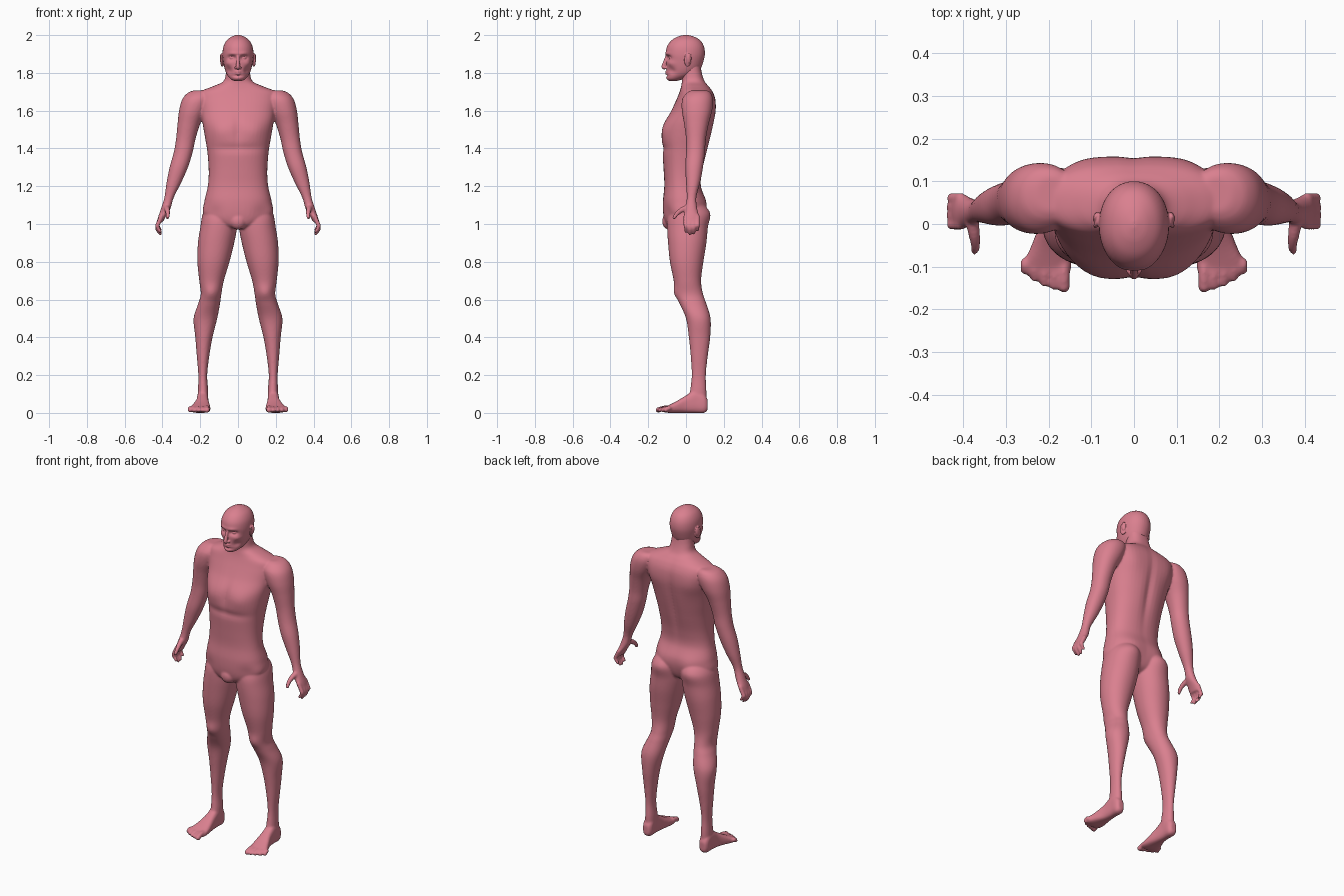
import bpy
import bmesh
from math import cos, sin, pi, exp, copysign
from mathutils import Vector, Matrix

if "Cube" in bpy.data.objects:
    bpy.data.objects.remove(bpy.data.objects["Cube"], do_unlink=True)

skin = bpy.data.materials.new("rose skin")
skin.use_nodes = True
skin.diffuse_color = (0.70, 0.215, 0.275, 1)
skin.node_tree.nodes["Principled BSDF"].inputs["Base Color"].default_value = skin.diffuse_color


def spline(rows, steps=6):
    """Smooth in-between rows through the given rows."""
    result = []
    for i in range(len(rows) - 1):
        quad = [rows[max(i - 1, 0)], rows[i], rows[i + 1], rows[min(i + 2, len(rows) - 1)]]
        for k in range(steps):
            t = k / steps
            result.append([b + t * ((c - a) / 2 + t * (a - 2.5 * b + 2 * c - d / 2
                           + t * (1.5 * (b - c) + (d - a) / 2))) for a, b, c, d in zip(*quad)])
    return result + [list(rows[-1])]


def skin_rings(bm, rings):
    """Bridge rings of points into a closed shell."""
    loops = [[bm.verts.new(p) for p in ring] for ring in rings]
    count = len(loops[0])
    for low, high in zip(loops, loops[1:]):
        for i in range(count):
            j = (i + 1) % count
            bm.faces.new((low[i], low[j], high[j], high[i]))
    bm.faces.new(loops[0])
    bm.faces.new(loops[-1])


def loft(bm, rows, axis="z", power=2.0, segments=48):
    """Rows hold a station and the two extents of its rounded section."""
    rings = []
    for station, a0, a1, b0, b1 in spline(rows):
        ring = []
        for i in range(segments):
            angle = 2 * pi * i / segments
            c, s = cos(angle), sin(angle)
            a = (a0 + a1) / 2 + (a1 - a0) / 2 * copysign(abs(c) ** (2 / power), c)
            b = (b0 + b1) / 2 + (b1 - b0) / 2 * copysign(abs(s) ** (2 / power), s)
            ring.append((a, b, station) if axis == "z" else (a, station, b))
        rings.append(ring)
    skin_rings(bm, rings)


def loft_even(bm, rows, power):
    loft(bm, [(z, -half, half, y0, y1) for z, half, y0, y1 in rows], power=power)


def blob(bm, centre, size, turn=0.0):
    matrix = Matrix.Translation(centre) @ Matrix.Rotation(turn, 4, "Z") @ Matrix.Diagonal((*size, 1))
    bmesh.ops.create_uvsphere(bm, u_segments=24, v_segments=16, radius=1, matrix=matrix)


def tube(bm, rows):
    """Round finger-like tube through x, y, z, radius rows."""
    path = spline(rows)
    rings = []
    for i, (x, y, z, radius) in enumerate(path):
        ahead, behind = path[min(i + 1, len(path) - 1)], path[max(i - 1, 0)]
        tangent = Vector(ahead[:3]) - Vector(behind[:3])
        u = tangent.orthogonal().normalized()
        v = tangent.cross(u).normalized()
        rings.append([Vector((x, y, z)) + radius * (u * cos(k * pi / 8) + v * sin(k * pi / 8))
                      for k in range(16)])
    skin_rings(bm, rings)
    for x, y, z, radius in (rows[0], rows[-1]):
        blob(bm, (x, y, z), (radius,) * 3)


def brush(bm, centre, reach, push, sides=(1, -1)):
    """Soft sculpting stroke, repeated on both sides."""
    for side in sides:
        for vert in bm.verts:
            d = [(vert.co[k] - centre[k] * (side if k == 0 else 1)) / reach[k] for k in range(3)]
            vert.co += Vector((push[0] * side, push[1], push[2])) * exp(-sum(q * q for q in d))


def mirror_x(bm):
    copy = bmesh.ops.duplicate(bm, geom=bm.verts[:] + bm.edges[:] + bm.faces[:])
    for vert in copy["geom"]:
        if isinstance(vert, bmesh.types.BMVert):
            vert.co.x *= -1


def finish(bm, name, voxel, rounds):
    """Fuse the overlapping shells into one smooth skin."""
    bmesh.ops.recalc_face_normals(bm, faces=bm.faces)
    mesh = bpy.data.meshes.new(name)
    bm.to_mesh(mesh)
    bm.free()
    mesh.materials.append(skin)
    obj = bpy.data.objects.new(name, mesh)
    bpy.context.collection.objects.link(obj)
    fuse = obj.modifiers.new("fuse", "REMESH")
    fuse.mode = "VOXEL"
    fuse.voxel_size = voxel
    fuse.use_smooth_shade = True
    relax = obj.modifiers.new("relax", "SMOOTH")
    relax.factor = 0.5
    relax.iterations = rounds


body = bmesh.new()

# Leg
loft(body, [(1.1, .02, .165, -.08, .09), (1.05, .008, .188, -.1, .122), (.98, .006, .2, -.1, .115),
            (.9, .02, .212, -.095, .108), (.8, .045, .215, -.085, .092), (.7, .075, .205, -.065, .08),
            (.63, .088, .197, -.057, .09), (.58, .095, .21, -.035, .107), (.5, .11, .235, 0, .13),
            (.4, .135, .226, .015, .128), (.3, .152, .218, .025, .115), (.2, .163, .21, .03, .105),
            (.12, .158, .212, .022, .108), (.06, .157, .214, .01, .108)], power=2.1)

# Foot and toes
loft(body, [(.115, .17, .205, .015, .07), (.095, .158, .216, 0, .1), (.05, .158, .217, 0, .12),
            (0, .155, .222, 0, .092), (-.05, .148, .24, 0, .062), (-.09, .146, .257, 0, .042),
            (-.118, .15, .257, .004, .03)], axis="y", power=2.8)
for i in range(5):
    x, tip = .164 + .0228 * i, -.146 + .0024 * i * i
    radius = .015 if i == 0 else .0115
    tube(body, [(x, -.09, .024, radius), (x, (tip - .09) / 2, .025, radius * .9), (x, tip, .015, radius)])

# Arm and palm
loft(body, [(1.708, .16, .23, .03, .11), (1.695, .14, .265, .005, .13), (1.66, .14, .295, -.02, .142),
            (1.6, .165, .312, -.022, .138), (1.53, .2, .32, -.01, .12), (1.45, .225, .328, 0, .105),
            (1.38, .24, .34, 0, .1), (1.3, .265, .362, -.004, .09), (1.22, .3, .378, 0, .075),
            (1.14, .34, .39, .004, .055), (1.08, .358, .408, -.004, .06), (1.04, .382, .422, -.012, .07),
            (1.01, .398, .43, -.01, .07)], power=2.1)

# Fingers and thumb
for i in range(4):
    y, drop = -.002 + .021 * i, (.012, 0, .004, .02)[i]
    tube(body, [(.405, y, 1.04, .012), (.426, y, .995, .0115), (.427, y + .001, .972 + drop, .0105),
                (.411, y + .001, .948 + drop, .0085)])
tube(body, [(.38, .012, 1.09, .016), (.374, -.025, 1.073, .014), (.371, -.05, 1.052, .0115),
            (.373, -.063, 1.033, .0095)])
mirror_x(body)

# Torso and neck
loft_even(body, [(.975, .05, -.085, .04), (1.0, .12, -.108, .08), (1.05, .183, -.12, .1),
                 (1.12, .178, -.122, .105), (1.2, .16, -.115, .08), (1.28, .155, -.118, .087),
                 (1.38, .162, -.125, .112), (1.46, .175, -.128, .132), (1.53, .187, -.117, .147),
                 (1.6, .2, -.078, .158), (1.66, .21, -.05, .156), (1.7, .2, -.034, .142),
                 (1.728, .135, -.026, .122), (1.755, .078, -.022, .1), (1.8, .064, -.024, .084),
                 (1.86, .06, -.02, .075)], power=2.35)

# Chest, back, waist and buttock modelling
brush(body, (.09, -.11, 1.49), (.06, .05, .05), (0, -.009, 0))
brush(body, (0, -.13, 1.5), (.02, .06, .09), (0, .008, 0), sides=(1,))
brush(body, (0, -.12, 1.4), (.15, .05, .02), (0, .007, 0), sides=(1,))
brush(body, (.13, .15, 1.6), (.06, .05, .08), (0, .008, 0))
brush(body, (0, .13, 1.45), (.025, .07, .2), (0, -.013, 0), sides=(1,))
brush(body, (.09, .11, 1.08), (.06, .05, .06), (0, .01, 0))
brush(body, (.13, -.1, 1.06), (.05, .05, .04), (0, .01, 0))
brush(body, (.145, -.055, .64), (.03, .03, .03), (0, -.006, 0))
blob(body, (0, -.09, 1.015), (.045, .036, .045))
finish(body, "body", .0055, 6)

# Skull and jaw
head = bmesh.new()
loft_even(head, [(1.758, .022, -.09, -.045), (1.768, .04, -.1, -.01), (1.79, .058, -.103, .045),
                 (1.82, .07, -.103, .076), (1.86, .078, -.104, .092), (1.9, .082, -.107, .1),
                 (1.94, .077, -.1, .095), (1.972, .06, -.077, .076), (1.992, .033, -.043, .042),
                 (2.001, .006, -.01, .008)], power=2.1)

# Eye sockets, brow, cheeks and chin
brush(head, (.032, -.1, 1.88), (.021, .04, .013), (0, .02, 0))
brush(head, (.03, -.1, 1.902), (.024, .04, .009), (0, -.006, 0))
brush(head, (.05, -.075, 1.85), (.018, .03, .014), (.003, -.005, 0))
brush(head, (.047, -.075, 1.812), (.018, .03, .018), (-.005, .008, 0))
brush(head, (0, -.1, 1.785), (.03, .03, .005), (0, .006, 0), sides=(1,))
brush(head, (0, -.1, 1.772), (.02, .03, .01), (0, -.004, 0), sides=(1,))

# Eyes, nostrils and ears
for side in (1, -1):
    blob(head, (.031 * side, -.078, 1.879), (.014, .013, .01))
    blob(head, (.011 * side, -.108, 1.827), (.008, .01, .007))
    blob(head, (.084 * side, .008, 1.868), (.007, .02, .037), turn=.45 * side)
    blob(head, (.089 * side, .018, 1.878), (.006, .012, .026), turn=.5 * side)

# Nose and lips
tube(head, [(0, -.1, 1.89, .008), (0, -.111, 1.86, .009), (0, -.119, 1.833, .011), (0, -.115, 1.826, .009)])
for z, width in ((1.807, .024), (1.796, .021)):
    tube(head, [(-width, -.092, z - .001, .004), (0, -.104, z, .0055), (width, -.092, z - .001, .004)])
finish(head, "head", .003, 4)
